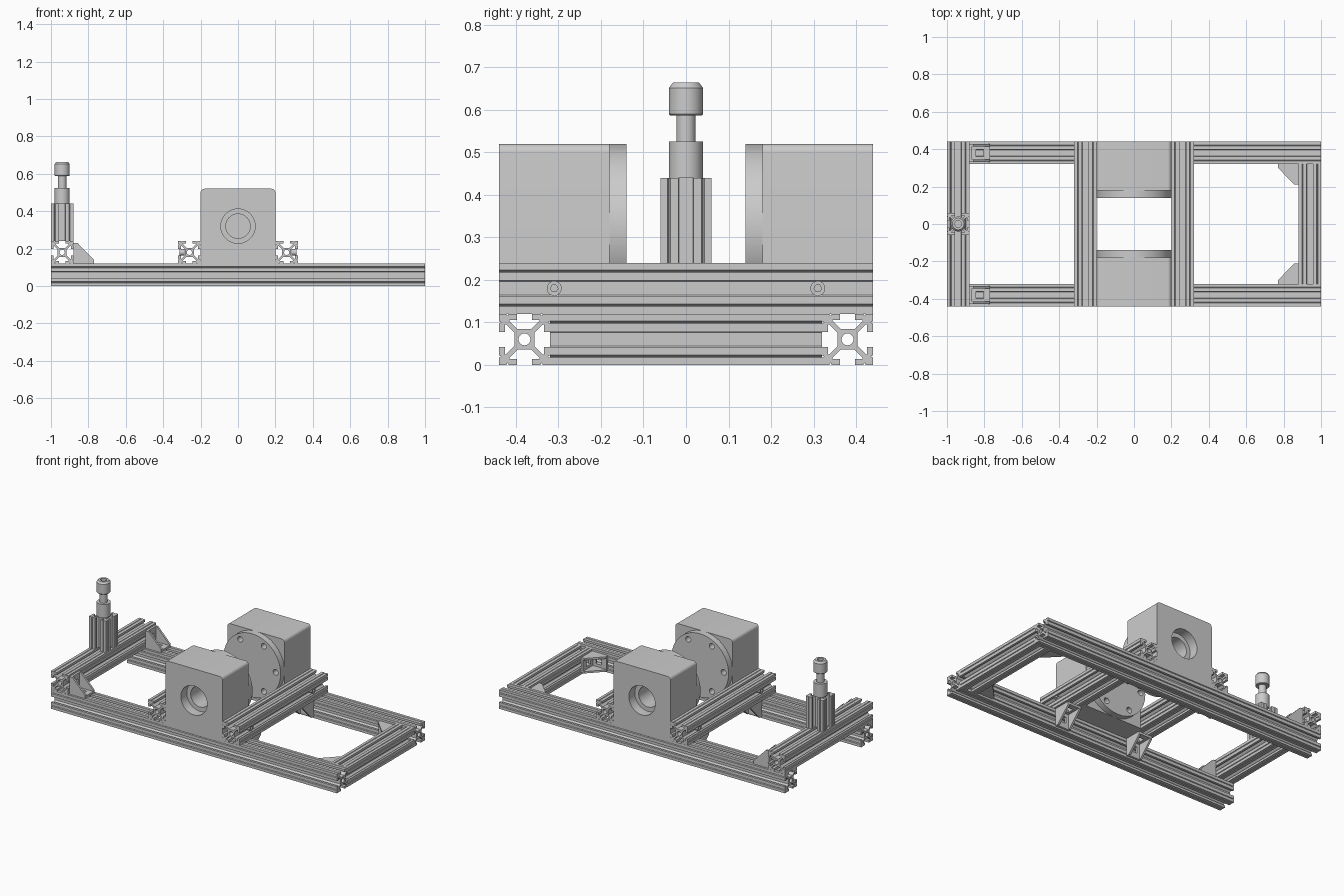
import bpy, bmesh
from math import sin, cos, pi, radians
from mathutils import Vector

if "Cube" in bpy.data.objects:
    bpy.data.objects.remove(bpy.data.objects["Cube"])

X, Y, Z = Vector((1, 0, 0)), Vector((0, 1, 0)), Vector((0, 0, 1))


def circle(r, n=48, cx=0, cy=0):
    return [(cx + r * cos(2 * pi * i / n), cy + r * sin(2 * pi * i / n)) for i in range(n)]


def rect(a0, a1, b0, b1):
    return [(a0, b0), (a1, b0), (a1, b1), (a0, b1)]


def prism(bm, loops, origin, a, b, depth):
    """Extrude an outline (first loop) with holes (other loops) along a x b."""
    origin = Vector(origin)
    shift = a.cross(b) * depth
    rings, edges, top = [], [], {}
    for loop in loops:
        vs = [bm.verts.new(origin + a * p + b * q) for p, q in loop]
        for v in vs:
            top[v] = bm.verts.new(v.co + shift)
        edges += [bm.edges.new((vs[i - 1], vs[i])) for i in range(len(vs))]
        rings.append(vs)
    res = bmesh.ops.triangle_fill(bm, use_beauty=True, edges=edges, normal=a.cross(b))
    for f in [g for g in res["geom"] if isinstance(g, bmesh.types.BMFace)]:
        bm.faces.new([top[v] for v in f.verts])
    for vs in rings:
        for i in range(len(vs)):
            p, q = vs[i - 1], vs[i]
            bm.faces.new((p, q, top[q], top[p]))


def finish(bm, name):
    bmesh.ops.recalc_face_normals(bm, faces=bm.faces[:])
    me = bpy.data.meshes.new(name)
    bm.to_mesh(me)
    bm.free()
    me.shade_smooth()
    me.set_sharp_from_angle(angle=radians(30))
    ob = bpy.data.objects.new(name, me)
    bpy.context.collection.objects.link(ob)
    return ob


def solid(name, *args):
    bm = bmesh.new()
    prism(bm, *args)
    return finish(bm, name)


# Slotted extrusion cross-section: one half side, mirrored and turned four times
half = [(.06, -.06), (.06, -.043), (.055, -.04), (.06, -.037), (.06, -.018),
        (.046, -.018), (.046, -.035), (.043, -.035), (.024, -.016)]
side = half + [(x, -y) for x, y in reversed(half[1:])]
outline = []
for k in range(4):
    outline += side
    side = [(-y, x) for x, y in side]
SECTION = [outline, circle(.014, 20)]

# Base frame
for s, n in ((-1, "front"), (1, "back")):
    solid(n + "_long_rail", SECTION, (-1, .38 * s, .06), Y, Z, 2)
solid("end_cross_rail", SECTION, (.94, -.32, .06), Z, X, .64)

# Upper cross rails and post
for n, x in (("post", -.94), ("left", -.26), ("right", .26)):
    solid(n + "_cross_rail", SECTION, (x, -.44, .18), Z, X, .88)
solid("post", SECTION, (-.94, 0, .24), X, Y, .2)


# Corner bracket: two slotted plates between two gussets
def bracket(name, corner, u, v):
    L, t, h = .11, .014, .0475
    corner, w = Vector(corner), u.cross(v)
    bm = bmesh.new()
    gusset = [(0, 0), (L, 0), (L, .02), (.022, L), (0, L)]
    for o in (-h, h - .012):
        prism(bm, [gusset], corner + w * o, u, v, .012)
    i = h - .012
    prism(bm, [rect(-i, i, 0, L), rect(-.018, .018, .035, .075)], corner, w, u, t)
    prism(bm, [rect(t, L, -i, i), rect(.035, .075, -.018, .018)], corner, v, w, t)
    finish(bm, name)


for s, n in ((-1, "front"), (1, "back")):
    bracket(n + "_post_rail_bracket", (-.88, .38 * s, .12), X, Z)
    bracket(n + "_end_rail_bracket", (.88, .32 * s, .06), -X, -Y * s)
    for t, m in ((-1, "left"), (1, "right")):
        bracket(f"{n}_{m}_under_bracket", (.26 * t, .32 * s, .12), -Y * s, -Z)
        # Bolts in the rail slots holding the blocks
        bm = bmesh.new()
        o = (.285 * t, .31 * s, .18)
        prism(bm, [circle(.0175, 24), circle(.009, 6)], o, Y, Z, .028 * t)
        prism(bm, [circle(.0175, 24)], o, Y, Z, .012 * t)
        finish(bm, f"{n}_{m}_block_bolt")

# Bored blocks with flange discs (profile axes: z then x)
corner = [(.02 * cos(pi / 2 * i / 6), .02 * sin(pi / 2 * i / 6)) for i in range(7)]
body = [(-.2, -.2)] + [(.18 + p, -.18 - q) for p, q in reversed(corner)] \
    + [(.18 + p, .18 + q) for p, q in corner] + [(-.2, .2)]
bolts = [circle(.018, 20, .165 * sin(k * pi / 3), .165 * cos(k * pi / 3)) for k in range(6)]
for s, n in ((-1, "front"), (1, "back")):
    solid(n + "_block", [body, circle(.092)], (0, .18 * s, .32), Z, X, .26 * s)
    solid(n + "_bore_collar", [circle(.092), circle(.065)], (0, .18 * s, .32), Z, X, .2 * s)
    solid(n + "_flange", [circle(.2, 72)] + bolts, (0, .14 * s, .32), Z, X, .04 * s)

# Turned pin on the post
profile = [(0, .44), (.04, .44), (.04, .525), (.0225, .525), (.0225, .587), (.037, .587),
           (.04, .59), (.04, .652), (.031, .664), (.018, .664), (.018, .63), (0, .63)]
bm = bmesh.new()
vs = [bm.verts.new((r - .94, 0, z)) for r, z in profile]
es = [bm.edges.new(p) for p in zip(vs, vs[1:])]
bmesh.ops.spin(bm, geom=vs + es, cent=(-.94, 0, 0), axis=Z, angle=2 * pi, steps=40)
bmesh.ops.remove_doubles(bm, verts=bm.verts[:], dist=1e-5)
finish(bm, "pin")
